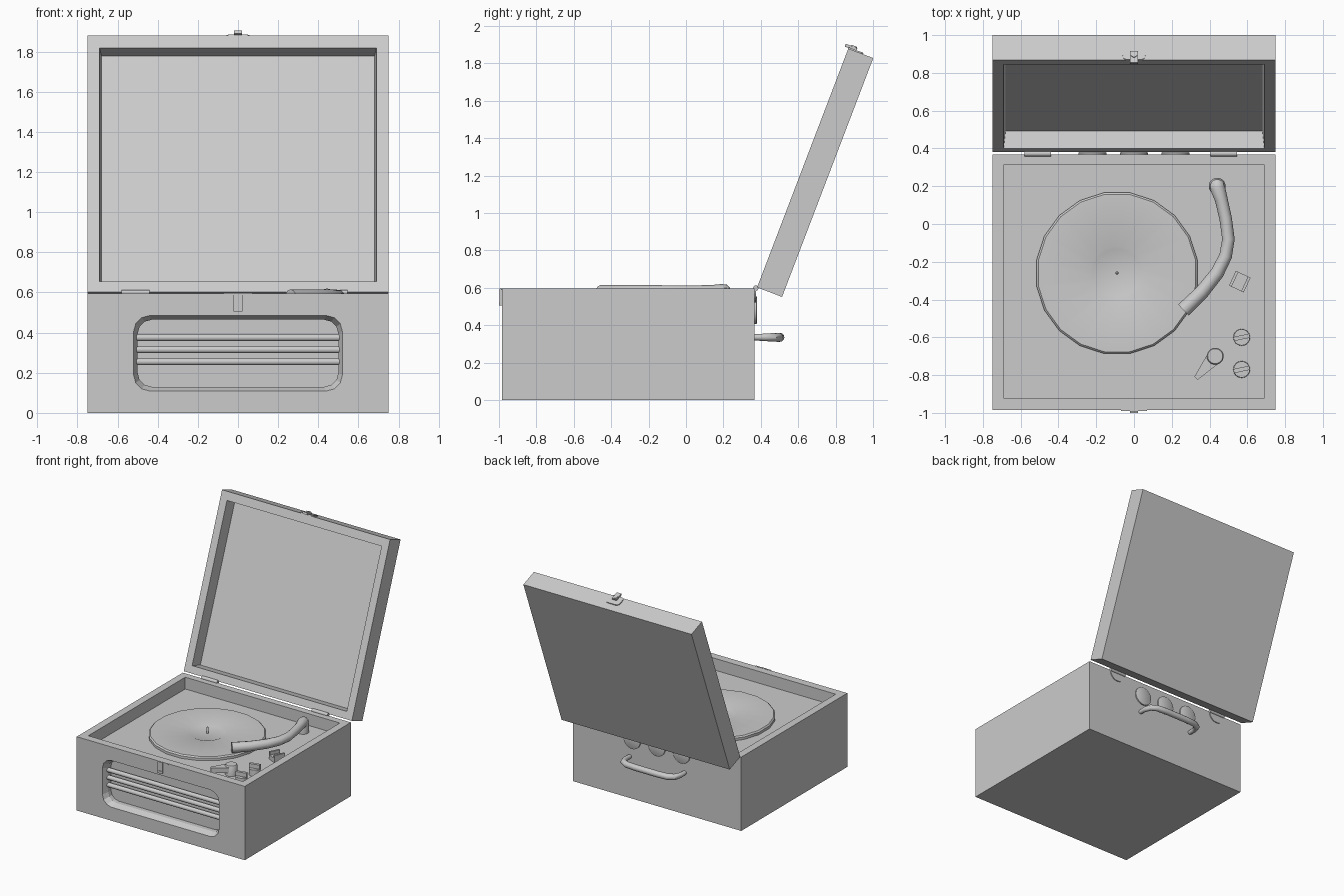
import bpy, bmesh, math
from mathutils import Vector, Matrix

if "Cube" in bpy.data.objects:
    bpy.data.objects.remove(bpy.data.objects["Cube"])

TILT = math.radians(20.9)
# lid frame: x across, y = lid depth (backwards), z = up along the lid
LID = Matrix.Translation((0, 0.38, 0.602)) @ Matrix.Rotation(-TILT, 4, 'X')


def finish(name, bm, smooth=False, matrix=None):
    bmesh.ops.recalc_face_normals(bm, faces=bm.faces)
    if matrix:
        bm.transform(matrix)
    me = bpy.data.meshes.new(name)
    bm.to_mesh(me)
    bm.free()
    ob = bpy.data.objects.new(name, me)
    bpy.context.collection.objects.link(ob)
    if smooth:
        bpy.ops.object.select_all(action='DESELECT')
        ob.select_set(True)
        bpy.context.view_layer.objects.active = ob
        bpy.ops.object.shade_smooth_by_angle(angle=math.radians(40))
    return ob


def loft(name, loops, smooth=False, matrix=None):
    """Skin a list of equal-length point loops and cap both ends."""
    bm = bmesh.new()
    rings = [[bm.verts.new(p) for p in lp] for lp in loops]
    n = len(rings[0])
    for a, b in zip(rings, rings[1:]):
        for i in range(n):
            j = (i + 1) % n
            bm.faces.new((a[i], a[j], b[j], b[i]))
    bm.faces.new(rings[0])
    bm.faces.new(rings[-1])
    return finish(name, bm, smooth, matrix)


def box(name, x, y, z, matrix=None):
    sq = [(x[0], y[0]), (x[1], y[0]), (x[1], y[1]), (x[0], y[1])]
    return loft(name, [[(*p, h) for p in sq] for h in z], matrix=matrix)


def turned(name, profile, n, matrix, phase=0.5):
    """Round part about local z from (radius, height) pairs."""
    ang = [math.tau * (i + phase) / n for i in range(n)]
    return loft(name, [[(r * math.cos(a), r * math.sin(a), h) for a in ang]
                       for r, h in profile], True, matrix)


def tube(name, path, n=12, flat=1.0):
    """Tube through (x, y, z, radius) points lying in a level plane."""
    loops = []
    for i, p in enumerate(path):
        c = Vector(p[:3])
        t = Vector(path[min(i + 1, len(path) - 1)][:3]) - Vector(path[max(i - 1, 0)][:3])
        side = t.cross(Vector((0, 0, 1))).normalized()
        up = side.cross(t).normalized()
        loops.append([c + p[3] * (side * math.cos(a) + up * math.sin(a) * flat)
                      for a in (math.tau * k / n for k in range(n))])
    return loft(name, loops, True)


def rounded(w, h, r, seg=3):
    pts = []
    for k, (sx, sz) in enumerate(((1, 1), (-1, 1), (-1, -1), (1, -1))):
        for s in range(seg + 1):
            a = math.pi / 2 * (k + s / seg)
            pts.append((sx * (w - r) + r * math.cos(a), sz * (h - r) + r * math.sin(a)))
    return pts


def cut(target, cutter):
    m = target.modifiers.new('cut', 'BOOLEAN')
    m.operation, m.solver, m.object = 'DIFFERENCE', 'EXACT', cutter
    bpy.context.view_layer.objects.active = target
    bpy.ops.object.modifier_apply(modifier='cut')
    bpy.data.objects.remove(cutter)


def at(x, y, z, deg=0):
    return Matrix.Translation((x, y, z)) @ Matrix.Rotation(math.radians(deg), 4, 'Z')


# case with sunken deck and speaker opening
case = box('case', (-0.75, 0.75), (-0.985, 0.367), (0, 0.595))
cut(case, box('deck_cutter', (-0.69, 0.69), (-0.922, 0.313), (0.5, 0.7)))
big, small = rounded(0.52, 0.188, 0.08), rounded(0.5, 0.167, 0.07)
over = rounded(0.525, 0.193, 0.082)
cut(case, loft('grille_cutter', [[(x, y, z + 0.297) for x, z in lp] for lp, y in
                                 ((over, -0.997), (big, -0.985), (small, -0.94), (small, -0.905))]))

# speaker bars
for i, z in enumerate((0.255, 0.315, 0.375)):
    tube(f'speaker_bar_{i}', [(-0.508, -0.935, z, 0.018), (0.508, -0.935, z, 0.018)], 10)

# lid with drafted hollow
lid = box('lid', (-0.75, 0.75), (0, 0.143), (0, 1.367), LID)
hollow = [[(-w, y, lo), (w, y, lo), (w, y, hi), (-w, y, hi)] for w, y, lo, hi in
          ((0.691, -0.01, 0.056, 1.302), (0.68, 0.095, 0.064, 1.294))]
cut(lid, loft('lid_cutter', hollow, matrix=LID))

# lid latch plate and hook
loft('lid_latch_plate', [[(x, y + 0.042, h) for x, y in rounded(0.06, 0.042, 0.025)]
                         for h in (1.36, 1.374)], matrix=LID)
box('lid_latch_hook', (-0.02, 0.02), (-0.022, 0.045), (1.37, 1.386), LID)
turned('lid_latch_pin', [(0.017, 1.37), (0.017, 1.392)], 12, LID @ at(0, 0.025, 0))

# front catch
box('front_catch', (-0.022, 0.022), (-0.996, -0.98), (0.505, 0.595))
box('front_catch_lip', (-0.02, 0.02), (-1.0, -0.99), (0.505, 0.525))
box('front_catch_plate', (-0.07, 0.07), (-0.99, -0.98), (0.587, 0.597))

# hinges: barrel plus round-bottomed leaf on the back
for side, s in (('left', -1), ('right', 1)):
    x = s * 0.51 if s < 0 else 0.475
    tube(f'hinge_barrel_{side}', [(x - 0.07, 0.373, 0.598, 0.015), (x + 0.07, 0.373, 0.598, 0.015)], 10)
    leaf = [(x + 0.07 * math.cos(a), 0.59 + 0.07 * math.sin(a))
            for a in (math.pi + math.pi * k / 10 for k in range(11))]
    loft(f'hinge_leaf_{side}', [[(px, y, pz) for px, pz in leaf] for y in (0.36, 0.374)])

# round sockets on the back
for i, x in enumerate((-0.22, 0, 0.22)):
    turned(f'back_socket_{i}', [(0.075, 0), (0.075, 0.015), (0.07, 0.018)], 24,
           Matrix.Translation((x, 0.362, 0.48)) @ Matrix.Rotation(-math.pi / 2, 4, 'X'))

# carrying handle
half = [(0.245, 0.36, 0.335, 0.016), (0.245, 0.42, 0.335, 0.02), (0.228, 0.47, 0.335, 0.023),
        (0.185, 0.495, 0.335, 0.024), (0.1, 0.502, 0.335, 0.024)]
tube('carry_handle', half + [(-p[0], *p[1:]) for p in reversed(half)])

# platter with dished centre, and spindle
PL = at(-0.09, -0.26, 0)
turned('platter', [(0.432, 0.495), (0.432, 0.52), (0.422, 0.53), (0.142, 0.53), (0.128, 0.524)], 20, PL)
turned('spindle', [(0.009, 0.52), (0.009, 0.565), (0.004, 0.574)], 10, PL)

# tone arm on its pivot
tube('tone_arm', [(0.436, 0.235, 0.58, 0.02), (0.438, 0.22, 0.58, 0.036), (0.443, 0.19, 0.58, 0.04),
                  (0.462, 0.13, 0.58, 0.034), (0.485, 0.03, 0.58, 0.033), (0.5, -0.08, 0.58, 0.033),
                  (0.485, -0.17, 0.58, 0.034), (0.44, -0.26, 0.579, 0.036), (0.36, -0.36, 0.577, 0.038),
                  (0.262, -0.455, 0.575, 0.04)])
turned('tone_arm_pivot', [(0.045, 0.495), (0.045, 0.56), (0.036, 0.6), (0.018, 0.613)], 16, at(0.44, 0.2, 0))

# arm rest: block with two prongs
REST = at(0.56, -0.305, 0, -25)
box('arm_rest_base', (-0.043, 0.043), (-0.043, 0.043), (0.495, 0.535), REST)
for i, s in enumerate((-1, 1)):
    box(f'arm_rest_prong_{i}', sorted((s * 0.043, s * 0.028)), (-0.043, 0.043), (0.53, 0.56), REST)

# control knobs with grip ridge
for i, y in enumerate((-0.6, -0.77)):
    K = at(0.57, y, 0, 12)
    turned(f'knob_{i}', [(0.045, 0.495), (0.043, 0.55)], 16, K)
    box(f'knob_grip_{i}', (-0.043, 0.043), (-0.011, 0.011), (0.54, 0.583), K)

# pointer lever
P = at(0.43, -0.7, 0, 229)
turned('lever_hub', [(0.045, 0.495), (0.045, 0.575), (0.04, 0.582)], 16, P)
loft('lever_pointer', [[(0, -0.042, h), (0.155, -0.012, h), (0.155, 0.012, h), (0, 0.042, h)]
                       for h in (0.53, 0.57)], matrix=P)
